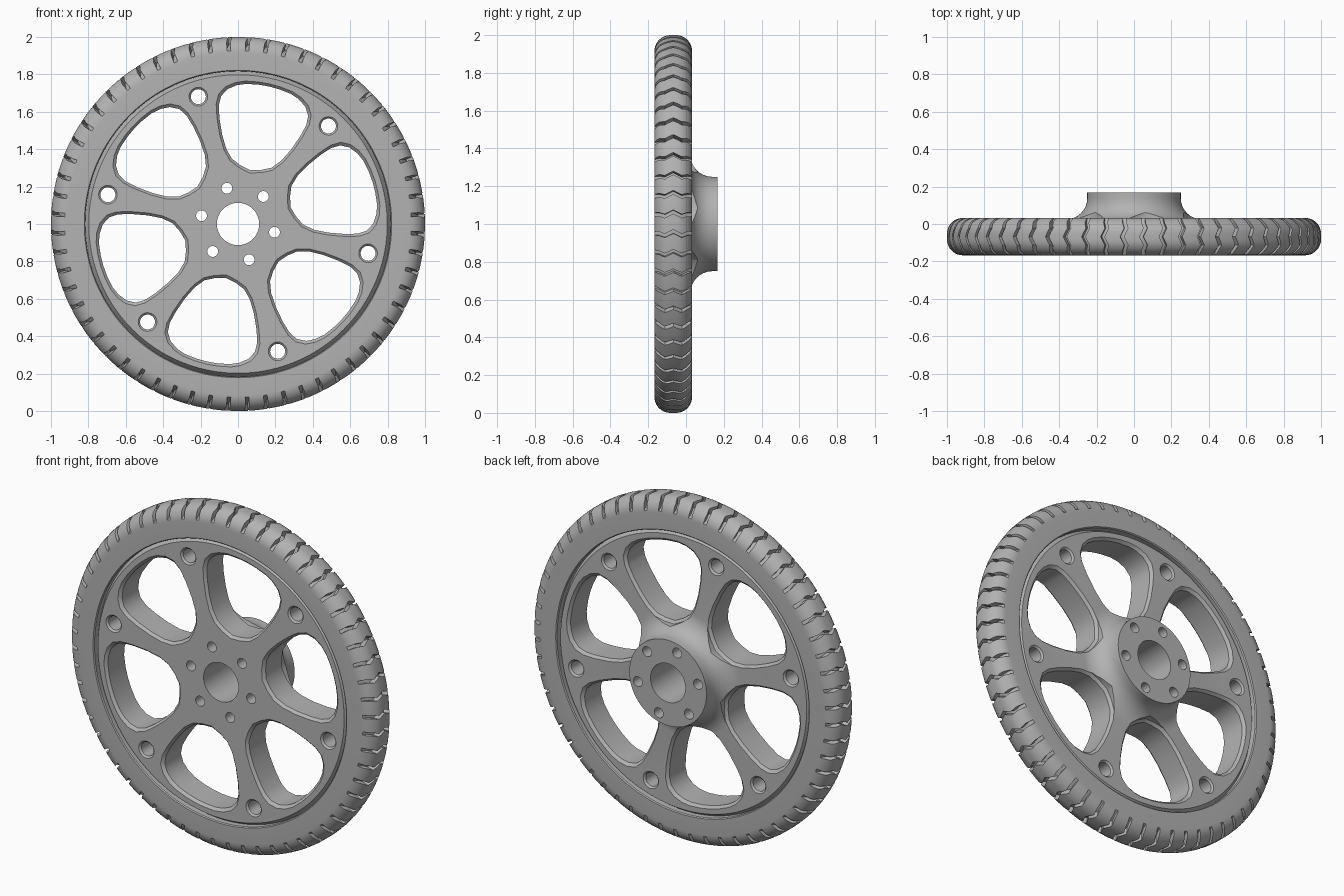
import bpy, bmesh
from math import sin, cos, pi, radians
from mathutils import Vector

if "Cube" in bpy.data.objects:
    bpy.data.objects.remove(bpy.data.objects["Cube"], do_unlink=True)

MID = -0.0675            # middle plane of the tyre
SPOKE = radians(47.3)    # direction of the first spoke
STEP = pi / 3

grey = bpy.data.materials.new("plain grey")
grey.use_nodes = True
colour = (0.45, 0.45, 0.45, 1)
grey.diffuse_color = colour
grey.node_tree.nodes["Principled BSDF"].inputs["Base Color"].default_value = colour


def place(u, v, y, a):
    """Radial u, tangential v and axial y, turned by angle a about the axle."""
    return Vector((u * cos(a) - v * sin(a), y + MID, 1 + u * sin(a) + v * cos(a)))


def loft(bm, rings, closed=False):
    loops = [[bm.verts.new(p) for p in ring] for ring in rings]
    n = len(loops[0])
    pairs = list(zip(loops, loops[1:])) + ([(loops[-1], loops[0])] if closed else [])
    for a, b in pairs:
        for i in range(n):
            j = (i + 1) % n
            bm.faces.new((a[i], a[j], b[j], b[i]))
    if not closed:
        bm.faces.new(loops[0])
        bm.faces.new(loops[-1])


def finish(bm, name):
    bmesh.ops.recalc_face_normals(bm, faces=bm.faces)
    mesh = bpy.data.meshes.new(name)
    bm.to_mesh(mesh)
    bm.free()
    mesh.materials.append(grey)
    ob = bpy.data.objects.new(name, mesh)
    bpy.context.collection.objects.link(ob)
    return ob


def lathe(name, profile, segments):
    bm = bmesh.new()
    angles = [2 * pi * i / segments for i in range(segments)]
    loft(bm, [[place(r, 0, y, a) for r, y in profile] for a in angles], True)
    return finish(bm, name)


def cut(ob, cutter):
    cutter.hide_render = True
    mod = ob.modifiers.new("cut", 'BOOLEAN')
    mod.object = cutter
    mod.solver = 'EXACT'
    dg = bpy.context.evaluated_depsgraph_get()
    mesh = bpy.data.meshes.new_from_object(ob.evaluated_get(dg))
    ob.modifiers.clear()
    ob.data = mesh
    bpy.data.objects.remove(cutter, do_unlink=True)
    bpy.ops.object.select_all(action='DESELECT')
    ob.select_set(True)
    bpy.context.view_layer.objects.active = ob
    bpy.ops.object.shade_smooth_by_angle(angle=radians(32))


# Wheel body: flat disc with chamfered edge, hub flaring out at the back
flare = [(0.37 - 0.12 * cos(t), 0.205 - 0.115 * sin(t))
         for t in [pi / 2 * i / 8 for i in range(9)]]
wheel = lathe("spoked_wheel", [(0.113, -0.09), (0.798, -0.09), (0.818, -0.06), (0.83, -0.06),
                               (0.83, 0.06), (0.818, 0.06), (0.798, 0.09)]
              + flare[::-1] + [(0.25, 0.235), (0.113, 0.235)], 96)

# Openings between the spokes, with chamfered rims
half = [(0.295, 0.06), (0.32, 0.115), (0.37, 0.16), (0.443, 0.2), (0.53, 0.235), (0.6, 0.255),
        (0.655, 0.254), (0.702, 0.226), (0.735, 0.18), (0.754, 0.13), (0.765, 0.06)]
outline = [(0.28, 0)] + half + [(0.768, 0)] + [(u, -v) for u, v in reversed(half)]


def opening(bm, a):
    levels = [(-0.3, 1), (-0.09, 1), (-0.075, 0.94), (0.075, 0.94), (0.09, 1), (0.3, 1)]
    loft(bm, [[place(0.53 + (u - 0.53) * s, v * s, y, a) for u, v in outline]
              for y, s in levels])


def hole(bm, a, dist, levels):
    loft(bm, [[place(dist + r * cos(t), r * sin(t), y, a)
               for t in [2 * pi * i / 24 for i in range(24)]] for y, r in levels])


bm = bmesh.new()
for k in range(6):
    angle = SPOKE + k * STEP
    opening(bm, angle + STEP / 2)
    hole(bm, angle, 0.713, [(-0.3, 0.05), (-0.09, 0.05), (-0.08, 0.04),
                            (0.08, 0.04), (0.09, 0.05), (0.3, 0.05)])
    hole(bm, angle, 0.2, [(-0.3, 0.029), (0.3, 0.029)])
cut(wheel, finish(bm, "wheel_cutter"))

# Tyre: flat side walls and rounded shoulders
shoulder = [(0.915 + 0.085 * sin(t), 0.015 + 0.085 * cos(t))
            for t in [pi / 2 * i / 9 for i in range(10)]]
side = [(0.817, 0.094), (0.822, 0.1)] + shoulder
tyre = lathe("tyre", side + [(r, -y) for r, y in reversed(side)], 144)

# Zigzag tread grooves: axial position, sideways shift, floor radius
zigzag = [(-0.11, 0, 0.92), (-0.075, 0, 0.94), (-0.045, -0.01, 0.958), (0, 0.012, 0.965),
          (0.045, -0.01, 0.958), (0.075, 0, 0.94), (0.11, 0, 0.92)]
GROOVES = 60
bm = bmesh.new()
for k in range(GROOVES):
    a = 2 * pi * (k + 0.5) / GROOVES
    loft(bm, [[place(r, t + w, y, a) for r, w in
               ((low, -0.01), (low, 0.01), (1.05, 0.01), (1.05, -0.01))]
              for y, t, low in zigzag])
cut(tyre, finish(bm, "groove_cutter"))
